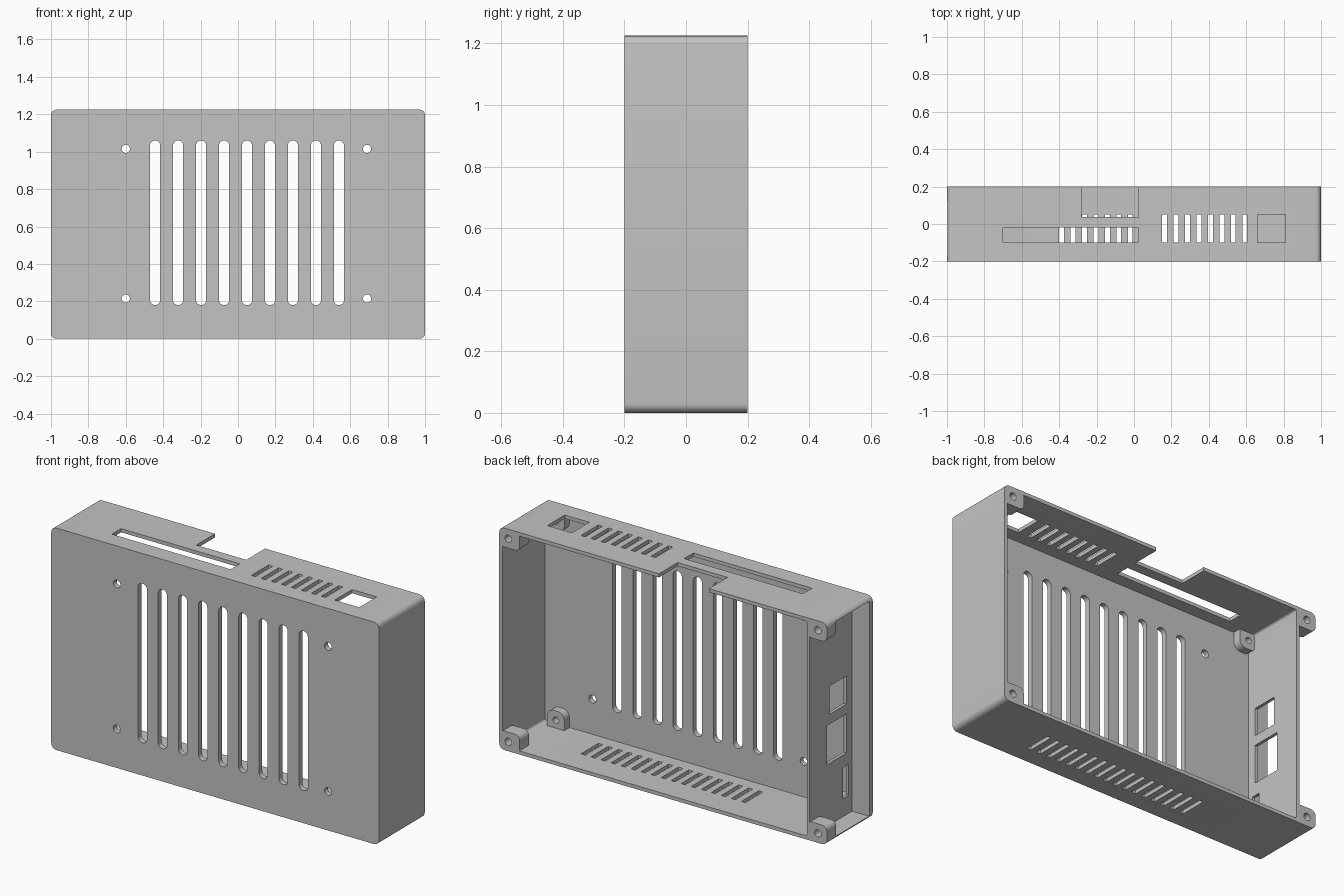
import bpy, bmesh, math

if "Cube" in bpy.data.objects:
    bpy.data.objects.remove(bpy.data.objects["Cube"])

grey = bpy.data.materials.new("plain grey")
grey.use_nodes = True
grey.diffuse_color = (0.55, 0.55, 0.55, 1)
grey.node_tree.nodes["Principled BSDF"].inputs["Base Color"].default_value = grey.diffuse_color

H = 1.225          # case height
D = 0.2            # half depth
WALL = 0.02
FRONT_IN = -0.17   # inner face of the front wall
SEGS = 6


def block(bm, x, y, z, r=0, r_top=None):
    """Solid between x, y, z ranges; corners seen from the front are rounded."""
    r_top = r if r_top is None else r_top
    pts = []
    corners = [(x[1], z[1], -1, -1, r_top, 0), (x[0], z[1], 1, -1, r_top, 1),
               (x[0], z[0], 1, 1, r, 2), (x[1], z[0], -1, 1, r, 3)]
    for cx, cz, sx, sz, rad, quarter in corners:
        if rad == 0:
            pts.append((cx, cz))
            continue
        for i in range(SEGS + 1):
            a = (quarter + i / SEGS) * math.pi / 2
            pts.append((cx + sx * rad + rad * math.cos(a),
                        cz + sz * rad + rad * math.sin(a)))
    loops = [[bm.verts.new((px, yy, pz)) for px, pz in pts] for yy in y]
    n = len(pts)
    faces = [bm.faces.new(loops[0]), bm.faces.new(loops[1][::-1])]
    for i in range(n):
        j = (i + 1) % n
        faces.append(bm.faces.new((loops[0][i], loops[1][i], loops[1][j], loops[0][j])))
    bmesh.ops.recalc_face_normals(bm, faces=faces)


def round_hole(bm, x, z, y, r):
    block(bm, (x - r, x + r), y, (z - r, z + r), r * 0.999)


def make(name, bm):
    bmesh.ops.remove_doubles(bm, verts=bm.verts, dist=1e-5)
    mesh = bpy.data.meshes.new(name)
    bm.to_mesh(mesh)
    bm.free()
    mesh.materials.append(grey)
    obj = bpy.data.objects.new(name, mesh)
    bpy.context.collection.objects.link(obj)
    return obj


def cut(obj, bm):
    cutter = make("cutter", bm)
    cutter.hide_render = True
    mod = obj.modifiers.new("cut", "BOOLEAN")
    mod.operation, mod.solver, mod.object = "DIFFERENCE", "EXACT", cutter
    bpy.context.view_layer.update()
    graph = bpy.context.evaluated_depsgraph_get()
    mesh = bpy.data.meshes.new_from_object(obj.evaluated_get(graph))
    obj.modifiers.clear()
    obj.data = mesh
    bpy.data.objects.remove(cutter)


def smooth(obj):
    bpy.ops.object.select_all(action="DESELECT")
    obj.select_set(True)
    bpy.context.view_layer.objects.active = obj
    bpy.ops.object.shade_smooth_by_angle()


# Case shell: open at the back, with a recessed connector wall on the -x side
bm = bmesh.new()
block(bm, (-1, 1), (-D, D), (0, H), 0.03)
case = make("case_shell", bm)

bm = bmesh.new()
inside_z = (WALL, H - WALL)
block(bm, (-0.878, 1 - WALL), (FRONT_IN, D + 0.1), inside_z, 0.012)
block(bm, (-1.1, -0.895), (FRONT_IN, D + 0.1), inside_z)
cut(case, bm)

# Openings in the walls
bm = bmesh.new()
through_front = (-0.3, -0.1)
for i in range(9):                                   # front slots
    cx = -0.443 + i * 0.1228
    block(bm, (cx - 0.027, cx + 0.027), through_front, (0.18, 1.06), 0.0265)
for hx in (-0.6, 0.69):                              # front screw holes
    for hz in (0.215, 1.015):
        round_hole(bm, hx, hz, through_front, 0.022)

vent_y = (-0.1, 0.052)
top_z, bottom_z = (H - 0.05, H + 0.1), (-0.1, 0.05)
for i in range(17):                                  # top and bottom vents
    cx = 0.592 - i * 0.0612
    span = (cx - 0.013, cx + 0.013)
    block(bm, span, vent_y, bottom_z)
    if i < 8:
        block(bm, span, vent_y, top_z)
block(bm, (0.66, 0.81), vent_y, top_z)               # top square port
block(bm, (-0.7, 0.025), (-0.1, -0.02), top_z)       # top long slot
block(bm, (-0.28, 0.025), (0.037, D + 0.1), top_z)   # top rear notch

side_x = (-0.95, -0.83)                              # connector ports
block(bm, side_x, (-0.12, 0.025), (0.63, 0.785))
block(bm, side_x, (-0.12, 0.05), (0.36, 0.575))
block(bm, side_x, (-0.14, -0.09), (0.12, 0.29))
cut(case, bm)
smooth(case)

# Screw bosses at the back corners and mounting tabs inside the front corners
for side, x_out, x_in, tab_x, tab_hole in (
        ("left", 1, 0.875, (0.83, 0.935), 0.882),
        ("right", -1, -0.88, (-0.89, -0.785), -0.842)):
    for level in ("bottom", "top"):
        low = level == "bottom"

        def rise(a, b):
            return (a, b) if low else (H - b, H - a)

        bm = bmesh.new()
        block(bm, sorted((x_out, x_in)), (0.12, D), rise(0, 0.105), 0.03)
        boss = make(f"{side}_{level}_screw_boss", bm)
        bm = bmesh.new()
        round_hole(bm, x_out * 0.945, sum(rise(0.052, 0.052)) / 2, (0.13, D + 0.1), 0.02)
        cut(boss, bm)
        smooth(boss)

        bm = bmesh.new()
        block(bm, tab_x, (FRONT_IN - 0.01, -0.125), rise(0.01, 0.115),
              0 if low else 0.04, 0.04 if low else 0)
        tab = make(f"{side}_{level}_mounting_tab", bm)
        bm = bmesh.new()
        round_hole(bm, tab_hole, rise(0.064, 0.064)[0], (-0.165, 0), 0.018)
        cut(tab, bm)
        smooth(tab)
